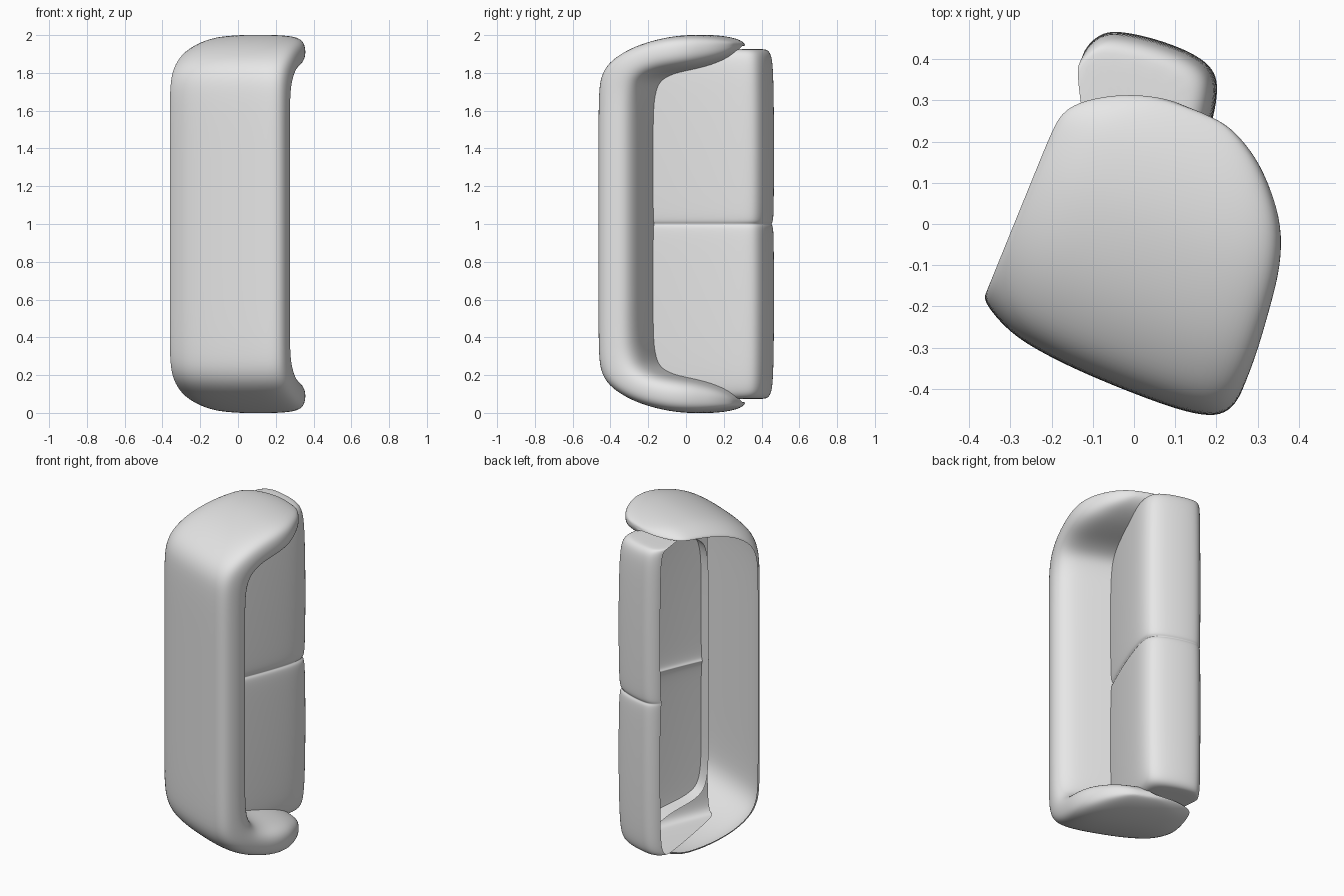
import bpy, bmesh
from mathutils import Vector

if "Cube" in bpy.data.objects:
    bpy.data.objects.remove(bpy.data.objects["Cube"], do_unlink=True)

# One grey upholstery colour
fabric = bpy.data.materials.new("grey_fabric")
fabric.use_nodes = True
GREY = (0.8, 0.8, 0.8, 1.0)
fabric.diffuse_color = GREY
fabric.node_tree.nodes["Principled BSDF"].inputs["Base Color"].default_value = GREY

# The sofa stands on its end: depth and height lie tilted in the floor plane,
# its length runs up z
ORIGIN = Vector((-0.36, -0.17, 1.0))
DEPTH = Vector((0.377, 0.926, 0.0))
HEIGHT = Vector((0.926, -0.377, 0.0))


def place(v, u, w):
    return ORIGIN + DEPTH * v + HEIGHT * u + Vector((0, 0, w))


def loft(name, rings):
    """Skin a list of equal-length open rings, cap both ends, and smooth."""
    bm = bmesh.new()
    rows = [[bm.verts.new(place(*p)) for p in ring] for ring in rings]
    for a, b in zip(rows, rows[1:]):
        for i in range(len(a) - 1):
            bm.faces.new((a[i], a[i + 1], b[i + 1], b[i]))
    bm.faces.new(rows[0])
    bm.faces.new(rows[-1])
    bmesh.ops.recalc_face_normals(bm, faces=bm.faces[:])
    mesh = bpy.data.meshes.new(name)
    bm.to_mesh(mesh)
    bm.free()
    for poly in mesh.polygons:
        poly.use_smooth = True
    mesh.materials.append(fabric)
    obj = bpy.data.objects.new(name, mesh)
    bpy.context.collection.objects.link(obj)
    sub = obj.modifiers.new("soften", 'SUBSURF')
    sub.levels = sub.render_levels = 2
    return obj


def mirrored(half):
    """Mirror rings across the middle; the first ring sits at w = 0."""
    other = [[(v, u, -w) for v, u, w in ring] for ring in half[:0:-1]]
    return other + half


# Back and arms: arch section swept round a U.
# Section: (fraction from outer to inner side, fraction of height)
ARCH = [(0.38, 0.0), (0.30, 0.005), (0.10, 0.13), (0.03, 0.28), (0.0, 0.45),
        (0.0, 0.65), (0.02, 0.82), (0.08, 0.93), (0.2, 0.985), (0.4, 1.003),
        (0.65, 1.0), (0.84, 0.965), (0.95, 0.89), (0.99, 0.78), (1.0, 0.6),
        (1.0, 0.42)]
# Station: outer depth, outer length, inner depth, inner length, top, bottom
STATIONS = [
    (-0.088, 0.0, 0.14, 0.0, 0.664, 0),
    (-0.088, 0.35, 0.14, 0.3, 0.664, 0),
    (-0.088, 0.68, 0.14, 0.58, 0.664, 0),
    (-0.078, 0.78, 0.147, 0.66, 0.664, 0),
    (-0.042, 0.848, 0.158, 0.71, 0.664, 0),
    (0.02, 0.897, 0.173, 0.745, 0.663, 0),
    (0.10, 0.94, 0.205, 0.775, 0.659, 0),
    (0.20, 0.975, 0.27, 0.8, 0.65, 0),
    (0.32, 1.0, 0.35, 0.815, 0.637, 0),
    (0.42, 1.003, 0.43, 0.832, 0.602, 0),
    (0.49, 0.997, 0.49, 0.85, 0.55, 0.005),
    (0.545, 0.986, 0.545, 0.873, 0.495, 0.07),
    (0.585, 0.973, 0.585, 0.9, 0.43, 0.15),
    (0.606, 0.96, 0.606, 0.93, 0.37, 0.23),
]
shell = []
for vo, wo, vi, wi, top, low in STATIONS:
    shell.append([(vo + (vi - vo) * f, low + (top - low) * g, wo + (wi - wo) * f)
                  for f, g in ARCH])
loft("back_and_arms", mirrored(shell))

# Seat: side profile (depth, height), open underneath, with a centre seam
SEAT = [(0.10, 0.352), (0.25, 0.36), (0.4, 0.361), (0.52, 0.357), (0.61, 0.349),
        (0.672, 0.334), (0.708, 0.312), (0.726, 0.27), (0.731, 0.21),
        (0.726, 0.13), (0.712, 0.06), (0.695, 0.025), (0.66, 0.004), (0.635, 0.0)]
# Station along the length and how far the profile is pulled in there
PULL = [(0.0, 0.016), (0.008, 0.008), (0.03, 0.003), (0.12, 0.0), (0.45, -0.002),
        (0.78, 0.002), (0.87, 0.01), (0.905, 0.022), (0.922, 0.04), (0.928, 0.065)]
seat = []
for w, d in PULL:
    seat.append([(v - d * (v - 0.10) / 0.6, u - d * u / 0.35, w) for v, u in SEAT])
loft("seat_cushions", mirrored(seat))
